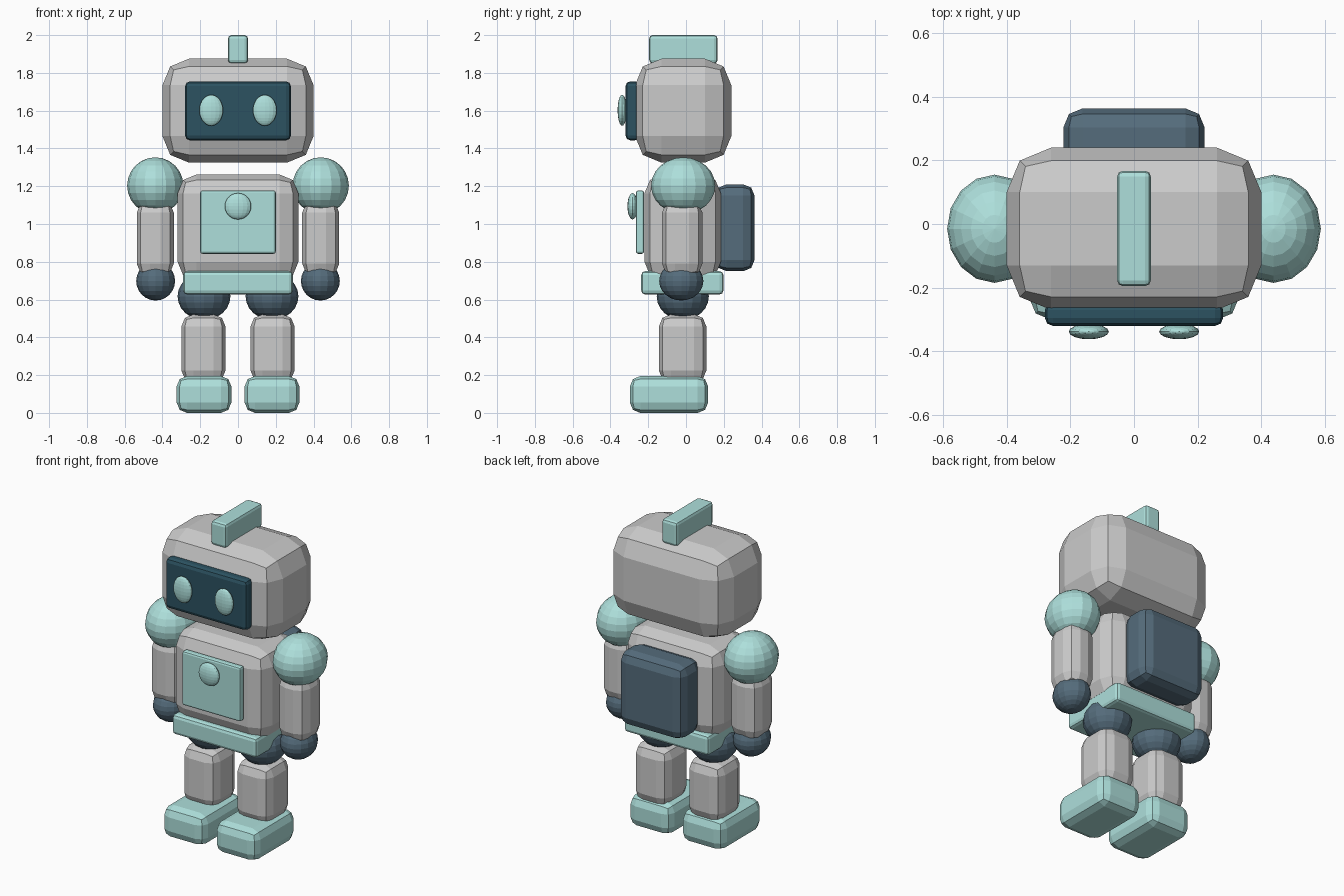
import bpy, bmesh
from mathutils import Matrix, Vector

if "Cube" in bpy.data.objects:
    bpy.data.objects.remove(bpy.data.objects["Cube"])


def make_material(name, rgb):
    m = bpy.data.materials.new(name)
    m.diffuse_color = (*rgb, 1)
    m.use_nodes = True
    m.node_tree.nodes["Principled BSDF"].inputs["Base Color"].default_value = m.diffuse_color
    return m


TEAL = make_material("teal", (0.42, 0.74, 0.71))
SLATE = make_material("slate", (0.09, 0.15, 0.20))
DARK = make_material("dark_glass", (0.025, 0.085, 0.12))


def finish(name, bm, mat):
    mesh = bpy.data.meshes.new(name)
    bm.to_mesh(mesh)
    bm.free()
    ob = bpy.data.objects.new(name, mesh)
    bpy.context.collection.objects.link(ob)
    if mat:
        mesh.materials.append(mat)
    return ob


def box(name, x, y, z, bevel, mat=None):
    """Box between (min, max) ranges, with two-step rounded edges."""
    lo, hi = Vector((x[0], y[0], z[0])), Vector((x[1], y[1], z[1]))
    bm = bmesh.new()
    bmesh.ops.create_cube(bm, size=1, matrix=Matrix.Translation((lo + hi) / 2)
                          @ Matrix.Diagonal((*(hi - lo), 1)))
    ob = finish(name, bm, mat)
    mod = ob.modifiers.new("rounded_edges", 'BEVEL')
    mod.width, mod.segments, mod.limit_method = bevel, 2, 'NONE'
    return ob


def ball(name, center, radii, mat=None):
    bm = bmesh.new()
    bmesh.ops.create_uvsphere(bm, u_segments=16, v_segments=12, radius=1,
                              matrix=Matrix.Translation(center) @ Matrix.Diagonal((*radii, 1)))
    return finish(name, bm, mat)


def around(c, half):
    return (c - half, c + half)


# Head, face screen and crest
box("head", (-0.40, 0.40), (-0.27, 0.24), (1.325, 1.875), 0.14)
box("face_screen", (-0.28, 0.28), (-0.32, -0.245), (1.443, 1.755), 0.025, DARK)
box("head_crest", (-0.053, 0.053), (-0.195, 0.167), (1.85, 2.0), 0.018, TEAL)

# Torso, chest panel with button, backpack and belt
box("torso", (-0.32, 0.32), (-0.22, 0.185), (0.70, 1.262), 0.10)
box("chest_panel", (-0.20, 0.20), (-0.265, -0.222), (0.842, 1.178), 0.012, TEAL)
ball("chest_button", (0, -0.283, 1.094), (0.07, 0.027, 0.07), TEAL)
box("backpack", (-0.222, 0.222), (0.155, 0.363), (0.75, 1.21), 0.06, SLATE)
box("belt", (-0.29, 0.29), (-0.237, 0.198), (0.627, 0.75), 0.02, TEAL)

# Mirrored parts: eyes, arms and legs
for side, s in (("right", -1), ("left", 1)):
    ball(side + "_eye", (s * 0.142, -0.338, 1.602), (0.063, 0.024, 0.082), TEAL)

    ball(side + "_shoulder", (s * 0.438, -0.015, 1.203), (0.149, 0.17, 0.15), TEAL)
    box(side + "_arm", around(s * 0.438, 0.098), around(-0.02, 0.107), (0.72, 1.13), 0.07)
    ball(side + "_hand", (s * 0.436, -0.025, 0.698), (0.103, 0.117, 0.103), SLATE)

    ball(side + "_hip", (s * 0.18, -0.017, 0.617), (0.14, 0.138, 0.125), SLATE)
    box(side + "_leg", around(s * 0.183, 0.117), around(-0.018, 0.126), (0.16, 0.522), 0.065)
    box(side + "_foot", around(s * 0.18, 0.145), (-0.297, 0.117), (0.0, 0.195), 0.055, TEAL)
